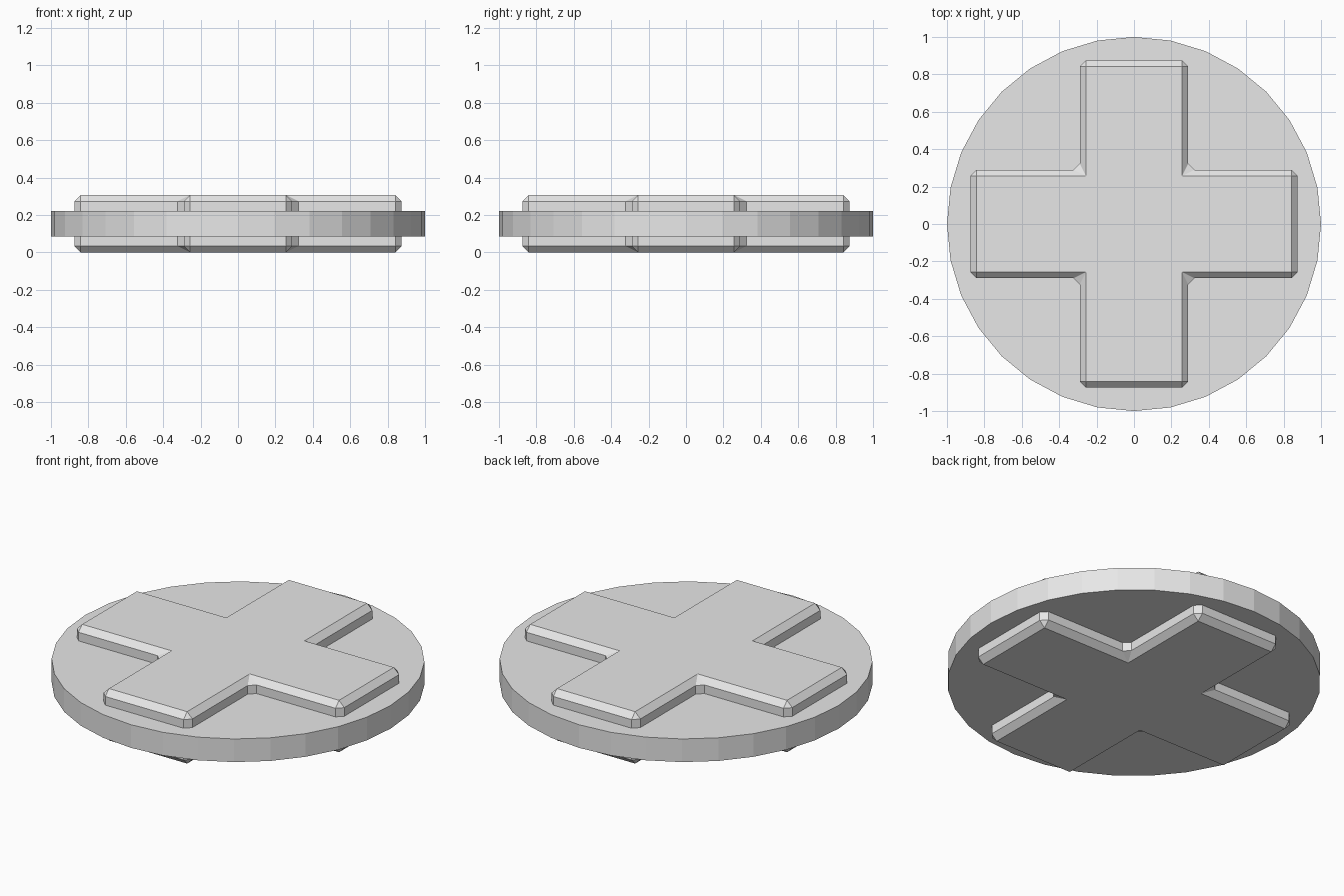
import bpy
import bmesh
from mathutils import Matrix, Vector
from math import pi

old = bpy.data.objects.get("Cube")
if old:
    bpy.data.objects.remove(old, do_unlink=True)

HEIGHT = 0.307        # full thickness of the cross
DISC = 0.137          # thickness of the disc
ARM, HALF = 0.875, 0.29   # arm reach and half width
BEVEL = 0.034

grey = bpy.data.materials.new("light grey")
grey.use_nodes = True
colour = (0.8, 0.8, 0.8, 1)
grey.diffuse_color = colour
grey.node_tree.nodes["Principled BSDF"].inputs["Base Color"].default_value = colour

# Round flat disc
bpy.ops.mesh.primitive_cylinder_add(vertices=32, radius=1, depth=DISC,
                                    location=(0, 0, HEIGHT / 2))
disc = bpy.context.object
disc.name = "disc"
disc.data.materials.append(grey)

# Cross passing through the disc: one arm's outline turned four times
bm = bmesh.new()
arm = [Vector((ARM, -HALF, 0)), Vector((ARM, HALF, 0)), Vector((HALF, HALF, 0))]
outline = [Matrix.Rotation(k * pi / 2, 3, "Z") @ p for k in range(4) for p in arm]
base = bm.faces.new([bm.verts.new(p) for p in outline])
top = bmesh.ops.extrude_face_region(bm, geom=[base])["geom"]
bmesh.ops.translate(bm, vec=(0, 0, HEIGHT),
                    verts=[v for v in top if isinstance(v, bmesh.types.BMVert)])
bmesh.ops.recalc_face_normals(bm, faces=bm.faces)
mesh = bpy.data.meshes.new("cross")
bm.to_mesh(mesh)
bm.free()
mesh.materials.append(grey)
cross = bpy.data.objects.new("cross", mesh)
bpy.context.collection.objects.link(cross)

# Chamfer every edge of the cross
chamfer = cross.modifiers.new("chamfer", "BEVEL")
chamfer.width = BEVEL
chamfer.segments = 1
chamfer.limit_method = "NONE"
